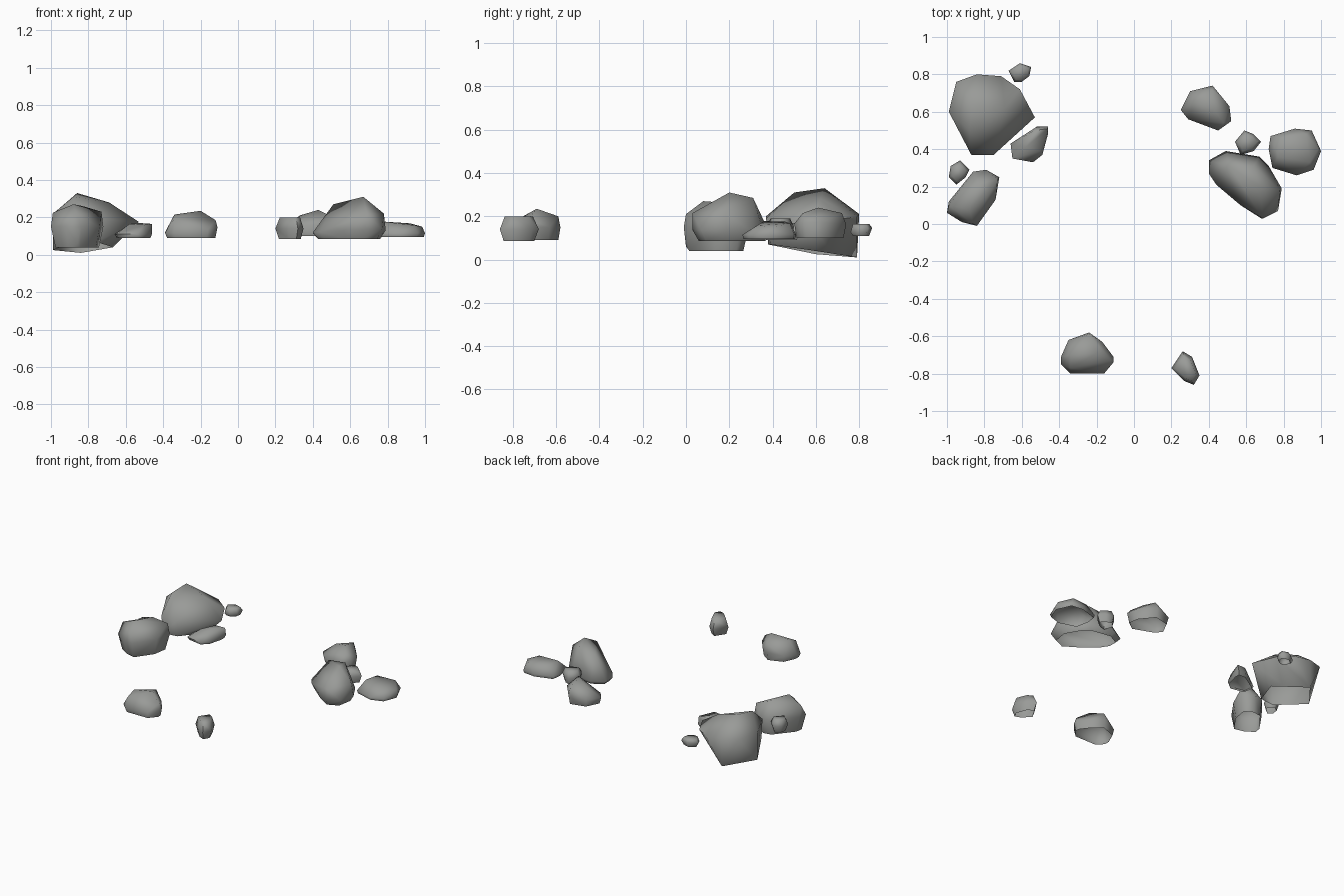
import bpy
import bmesh
import math
from mathutils import Vector

cube = bpy.data.objects.get("Cube")
if cube:
    bpy.data.objects.remove(cube, do_unlink=True)

# One weathered grey stone material
STONE = (0.32, 0.327, 0.314, 1.0)
stone = bpy.data.materials.new("stone_grey")
stone.use_nodes = True
stone.diffuse_color = STONE
shader = next(n for n in stone.node_tree.nodes if n.type == 'BSDF_PRINCIPLED')
shader.inputs["Base Color"].default_value = STONE
shader.inputs["Roughness"].default_value = 0.9


def ring(outline, scale, height, slope=(0, 0)):
    """Outline scaled about its middle, laid on a level or sloping plane."""
    middle = sum((Vector(p) for p in outline), Vector((0, 0))) / len(outline)
    points = []
    for p in outline:
        offset = Vector(p) - middle
        flat = middle + offset * scale
        points.append((flat.x, flat.y, height + offset.dot(Vector(slope))))
    return points


def rock(name, outline, rim, base, crown, foot=0.8, slope=(0, 0)):
    """Boulder shell: widest ring at rim, narrower foot ring at base, crown on top.

    The crown is a list of corners, or (scale, height) for a flat top.
    """
    points = ring(outline, 1, rim, slope) + ring(outline, foot, base)
    points += crown if isinstance(crown, list) else ring(outline, *crown)

    bm = bmesh.new()
    for p in points:
        bm.verts.new(p)
    hull = bmesh.ops.convex_hull(bm, input=bm.verts)
    unused = {v for v in hull["geom_interior"] if isinstance(v, bmesh.types.BMVert)}
    bmesh.ops.delete(bm, geom=list(unused), context='VERTS')
    bmesh.ops.recalc_face_normals(bm, faces=bm.faces)

    # Open underside
    under = [f for f in bm.faces if f.normal.z < -0.95]
    bmesh.ops.delete(bm, geom=under, context='FACES')
    bmesh.ops.dissolve_limit(bm, angle_limit=math.radians(3),
                             verts=bm.verts, edges=bm.edges)

    # Soft shading with only the hardest creases kept
    for face in bm.faces:
        face.smooth = True
    for edge in bm.edges:
        edge.smooth = edge.calc_face_angle(0) < math.radians(75)

    mesh = bpy.data.meshes.new(name)
    bm.to_mesh(mesh)
    bm.free()
    mesh.materials.append(stone)
    obj = bpy.data.objects.new(name, mesh)
    bpy.context.collection.objects.link(obj)


# Right-hand group
rock("right_large_boulder",
     [(-.95, .76), (-.84, .8), (-.71, .79), (-.61, .72),
      (-.53, .57), (-.75, .37), (-.87, .37), (-.99, .6)],
     rim=.2, base=.04, foot=.45, slope=(-.09, .03),
     crown=[(-.86, .64, .33), (-.88, .5, .31), (-.69, .62, .28),
            (-.84, .79, .01), (-.99, .6, .025), (-.87, .38, .07), (-.76, .39, .07)])
rock("right_front_boulder",
     [(-.86, .28), (-.79, .29), (-.72, .25), (-.74, .13),
      (-.84, -.01), (-.92, .01), (-1, .06), (-.99, .12)],
     rim=.15, base=.04, foot=.83,
     crown=[(-.88, .08, .27), (-.83, .21, .26), (-.99, .1, .225),
            (-.73, .24, .23), (-.86, 0, .21), (-.86, 0, .06)])
rock("right_outer_pebble",
     [(-.98, .31), (-.93, .34), (-.88, .29), (-.9, .25), (-.95, .21), (-.99, .25)],
     rim=.15, base=.1, crown=(.7, .19), foot=.7)
rock("right_inner_stone",
     [(-.66, .43), (-.52, .52), (-.46, .52), (-.46, .48),
      (-.49, .37), (-.54, .33), (-.65, .35)],
     rim=.11, base=.09, foot=.9,
     crown=[(-.46, .51, .165), (-.5, .39, .16), (-.53, .5, .17), (-.58, .41, .165)])
rock("right_back_pebble",
     [(-.67, .82), (-.61, .86), (-.55, .84), (-.56, .79), (-.6, .76), (-.64, .76)],
     rim=.135, base=.11, crown=(.75, .165), foot=.75, slope=(0, .2))

# Left-hand group
rock("left_large_boulder",
     [(.4, .34), (.49, .39), (.67, .36), (.72, .31), (.79, .19),
      (.77, .07), (.68, .03), (.57, .1), (.44, .21), (.4, .27)],
     rim=.125, base=.085, foot=.85, slope=(.02, -.05),
     crown=[(.67, .2, .31), (.51, .31, .27), (.64, .31, .285),
            (.78, .18, .22), (.69, .03, .215)])
rock("left_back_boulder",
     [(.25, .61), (.3, .71), (.42, .74), (.51, .63),
      (.52, .55), (.45, .5), (.29, .56)],
     rim=.16, base=.1, foot=.9, slope=(.1, 0),
     crown=[(.43, .61, .24), (.42, .72, .215), (.33, .65, .21), (.48, .54, .215)])
rock("left_middle_pebble",
     [(.54, .44), (.59, .5), (.64, .48), (.68, .44), (.64, .39), (.57, .37)],
     rim=.15, base=.1, crown=(.7, .19), foot=.75)
rock("left_outer_slab",
     [(.73, .47), (.86, .51), (.95, .5), (1, .39),
      (.96, .29), (.87, .26), (.74, .3), (.72, .4)],
     rim=.115, base=.095, foot=.95,
     crown=[(.77, .36, .178), (.79, .46, .175), (.92, .48, .168),
            (.985, .4, .15), (.94, .33, .158)])

# Front pair
rock("front_boulder",
     [(-.39, -.71), (-.35, -.62), (-.24, -.58), (-.17, -.63), (-.11, -.71),
      (-.11, -.74), (-.16, -.8), (-.34, -.8), (-.39, -.75)],
     rim=.135, base=.09, foot=.92, slope=(.1, .1),
     crown=[(-.2, -.69, .235), (-.34, -.7, .215), (-.24, -.59, .2),
            (-.12, -.73, .185), (-.34, -.77, .19)])
rock("front_pebble",
     [(.2, -.77), (.26, -.68), (.31, -.71), (.35, -.81), (.32, -.86), (.27, -.84)],
     rim=.14, base=.085, crown=(.72, .2), foot=.78)
